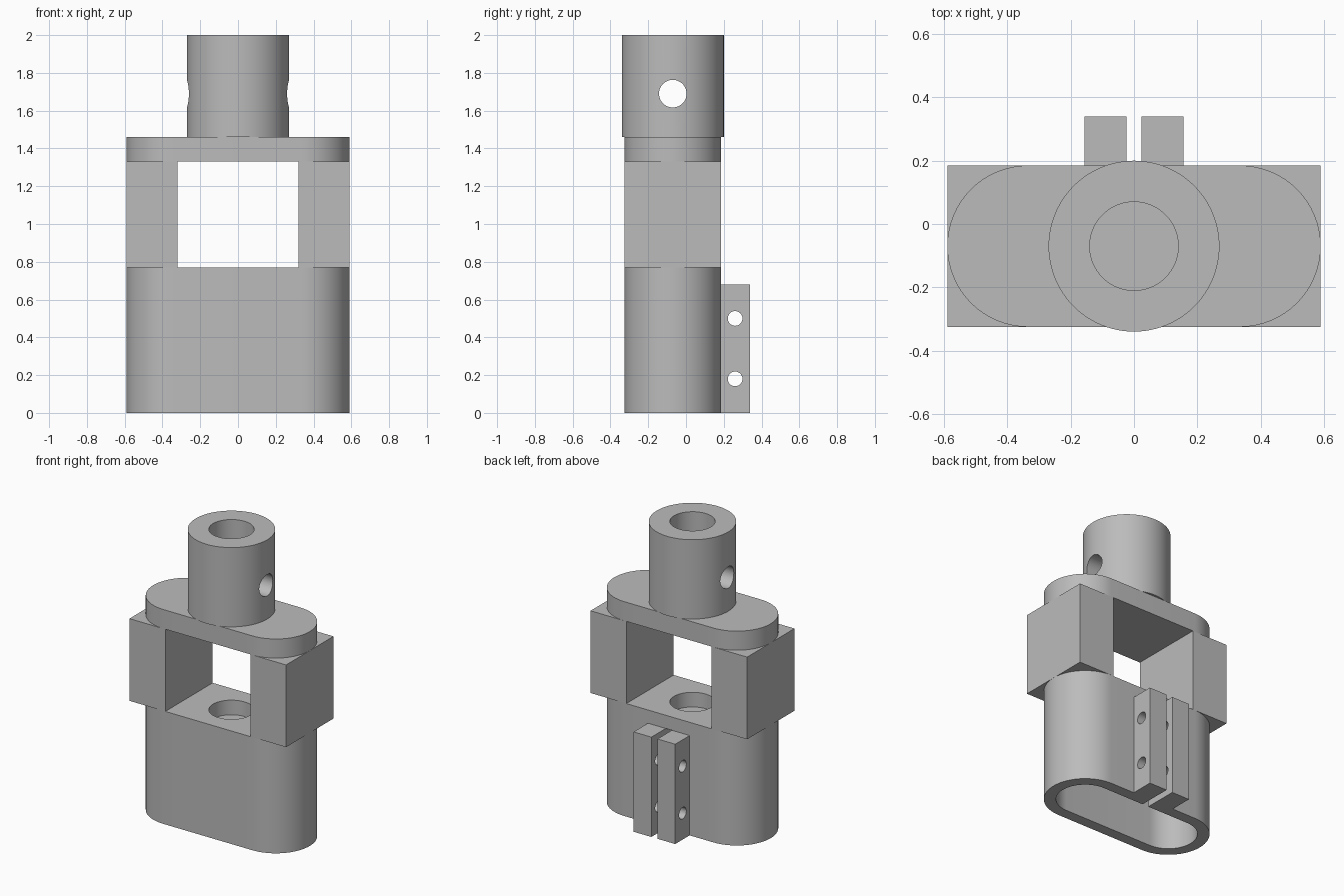
import bpy, bmesh, math
from mathutils import Matrix, Vector

cube = bpy.data.objects.get("Cube")
if cube:
    bpy.data.objects.remove(cube, do_unlink=True)

grey = bpy.data.materials.new("plain grey")
grey.use_nodes = True
grey.diffuse_color = (0.5, 0.5, 0.5, 1)
grey.node_tree.nodes["Principled BSDF"].inputs["Base Color"].default_value = (0.5, 0.5, 0.5, 1)

AXIS_Y = -0.07      # centre line of body and tube
HALF_X, HALF_Y = 0.59, 0.255


def finish(name, bm):
    bmesh.ops.recalc_face_normals(bm, faces=bm.faces)
    mesh = bpy.data.meshes.new(name)
    bm.to_mesh(mesh)
    bm.free()
    mesh.materials.append(grey)
    obj = bpy.data.objects.new(name, mesh)
    bpy.context.collection.objects.link(obj)
    return obj


def box(name, x, y, z):
    bm = bmesh.new()
    bmesh.ops.create_cube(bm, size=1)
    for v in bm.verts:
        v.co = Vector([r[0] + (c + 0.5) * (r[1] - r[0]) for c, r in zip(v.co, (x, y, z))])
    return finish(name, bm)


def cylinder(name, radius, length, centre, along_x=False, sides=64):
    bm = bmesh.new()
    turn = Matrix.Rotation(math.pi / 2, 4, "Y") if along_x else Matrix()
    bmesh.ops.create_cone(bm, cap_ends=True, segments=sides, radius1=radius, radius2=radius,
                          depth=length, matrix=Matrix.Translation(centre) @ turn)
    return finish(name, bm)


def stadium(name, radius, z0, z1, steps=32):
    """Upright slab with two half-round ends."""
    bm = bmesh.new()
    straight = HALF_X - HALF_Y
    ring = []
    for side in (1, -1):
        for i in range(steps + 1):
            a = math.pi * (i / steps - 0.5)
            ring.append(bm.verts.new((side * (straight + radius * math.cos(a)),
                                      AXIS_Y + side * radius * math.sin(a), z0)))
    base = bm.faces.new(ring)
    out = bmesh.ops.extrude_face_region(bm, geom=[base])
    top = [g for g in out["geom"] if isinstance(g, bmesh.types.BMVert)]
    bmesh.ops.translate(bm, verts=top, vec=(0, 0, z1 - z0))
    return finish(name, bm)


def cut(obj, cutters):
    """Subtract the cutters, then discard them."""
    for c in cutters:
        c.hide_render = True
        mod = obj.modifiers.new("cut", "BOOLEAN")
        mod.operation, mod.solver, mod.object = "DIFFERENCE", "EXACT", c
    bpy.context.view_layer.update()
    result = bpy.data.meshes.new_from_object(
        obj.evaluated_get(bpy.context.evaluated_depsgraph_get()))
    obj.modifiers.clear()
    obj.data = result
    for c in cutters:
        bpy.data.objects.remove(c, do_unlink=True)


# Hollow lower body with round seat on top and a slot in the back
body = stadium("lower_body", HALF_Y, 0, 0.77)
cut(body, [stadium("cavity", HALF_Y - 0.075, -0.1, 0.6),
           cylinder("seat", 0.14, 0.2, (0, AXIS_Y, 0.77)),
           box("slot", (-0.023, 0.023), (0.085, 0.3), (-0.1, 0.68))])

# Square side blocks framing the window
blocks = [box(n + "_side_block", x, (AXIS_Y - HALF_Y, AXIS_Y + HALF_Y), (0.77, 1.33))
          for n, x in (("left", (0.32, HALF_X)), ("right", (-HALF_X, -0.32)))]

# Rounded plate above the window
plate = stadium("top_plate", HALF_Y, 1.33, 1.46)

# Tube with blind bore and cross hole
tube = cylinder("tube", 0.27, 0.54, (0, AXIS_Y, 1.73), sides=96)
cut(tube, [cylinder("bore", 0.14, 0.7, (0, AXIS_Y, 1.82)),
           cylinder("cross_hole", 0.073, 1, (0, AXIS_Y, 1.69), True, 48)])

# Pair of drilled clamp lugs on the back
lugs = []
for n, x in (("left", (0.023, 0.157)), ("right", (-0.157, -0.023))):
    lug = box(n + "_clamp_lug", x, (0.15, 0.34), (0, 0.68))
    cut(lug, [cylinder("bolt_hole", 0.039, 1, (0, 0.26, z), True, 32) for z in (0.18, 0.5)])
    lugs.append(lug)

# Smooth round surfaces, sharp edges
bpy.ops.object.select_all(action="DESELECT")
for o in [body, plate, tube] + blocks + lugs:
    o.select_set(True)
    bpy.context.view_layer.objects.active = o
bpy.ops.object.shade_smooth_by_angle(angle=math.radians(30))
